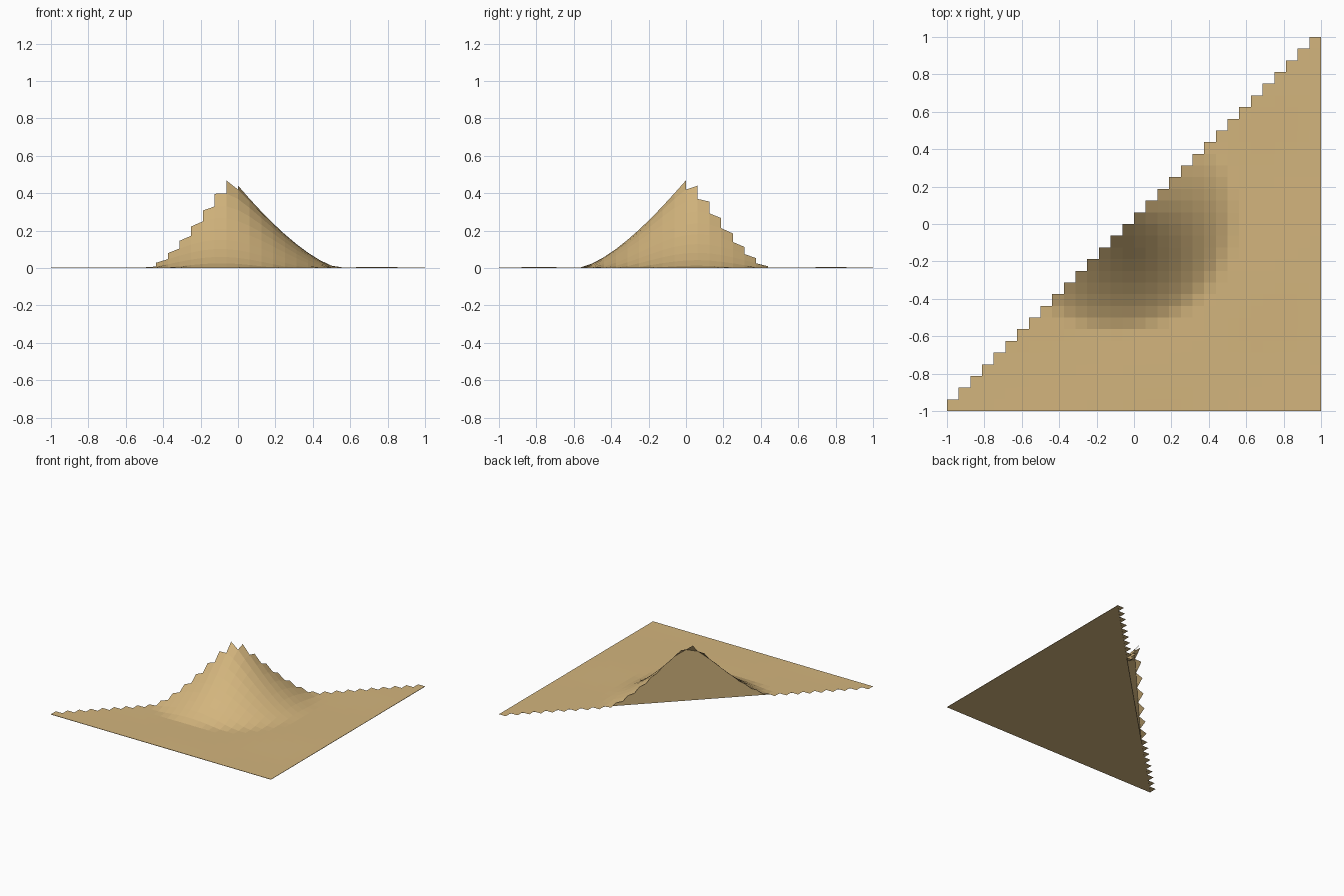
import bpy, bmesh, math

if "Cube" in bpy.data.objects:
    bpy.data.objects.remove(bpy.data.objects["Cube"])

N = 32                       # cells per side
STEP = 2.0 / N
PEAK = (-0.09, 0.06)         # summit lies just past the diagonal cut

sand = bpy.data.materials.new("sand")
sand.diffuse_color = (0.65, 0.46, 0.205, 1)
sand.use_nodes = True
sand.node_tree.nodes["Principled BSDF"].inputs["Base Color"].default_value = sand.diffuse_color


def height(x, y):
    """Concave cone rising from nearly flat, faintly rippled ground."""
    r = math.hypot(x - PEAK[0], y - PEAK[1])
    ripple = 0.003 + 0.0015 * math.sin(5 * x + 1) * math.sin(6 * y)
    return ripple + 0.547 * max(0.0, 1 - r / 0.63) ** 1.45


def finish(name, bm):
    me = bpy.data.meshes.new(name)
    bm.to_mesh(me)
    bm.free()
    me.materials.append(sand)
    ob = bpy.data.objects.new(name, me)
    bpy.context.collection.objects.link(ob)
    return ob


# terrain: square grid with the cells beyond the diagonal removed (stepped edge)
bm = bmesh.new()
bmesh.ops.create_grid(bm, x_segments=N, y_segments=N, size=1)
gone = []
for f in bm.faces:
    c = f.calc_center_median()
    if c.y > c.x + STEP / 2:
        gone.append(f)
bmesh.ops.delete(bm, geom=gone, context='FACES')
for v in bm.verts:
    v.co.z = height(v.co.x, v.co.y)
finish("terrain", bm)

# base: flat triangular underside
bm = bmesh.new()
bm.faces.new([bm.verts.new(p) for p in ((-1, -1, 0), (1, 1, 0), (1, -1, 0))])
finish("base", bm)

# cut wall: vertical strip along the diagonal, and thin rims on the outer sides
bm = bmesh.new()


def wall(a, b):
    prev = None
    for i in range(N + 1):
        t = i / N
        x, y = a[0] + (b[0] - a[0]) * t, a[1] + (b[1] - a[1]) * t
        pair = bm.verts.new((x, y, 0)), bm.verts.new((x, y, height(x, y)))
        if prev:
            bm.faces.new((prev[0], pair[0], pair[1], prev[1]))
        prev = pair


wall((1, 1), (-1, -1))
wall((-1, -1), (1, -1))
wall((1, -1), (1, 1))
finish("cut_wall", bm)
